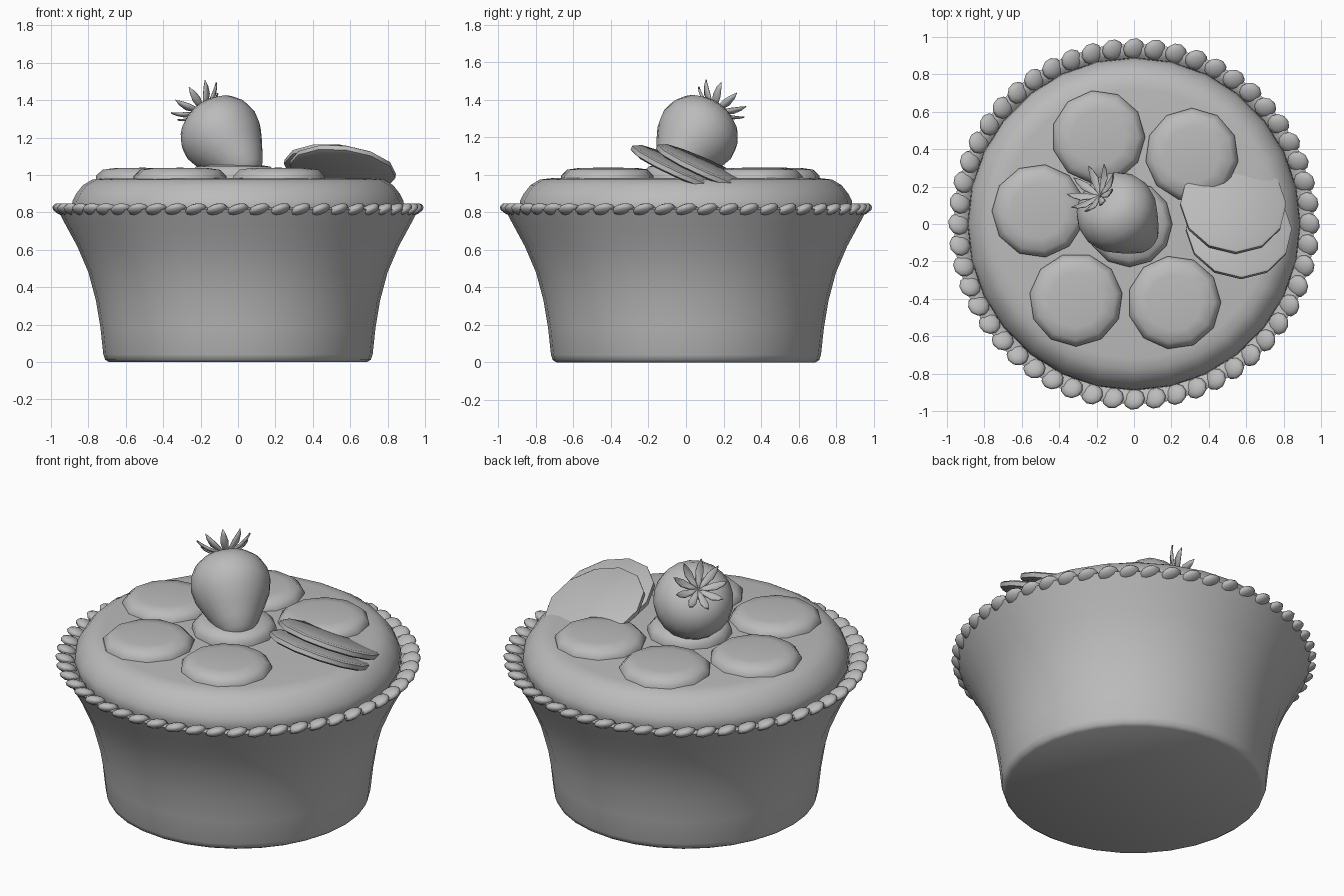
import bpy, bmesh, math
from mathutils import Vector, Matrix, Euler

cube = bpy.data.objects.get("Cube")
if cube:
    bpy.data.objects.remove(cube, do_unlink=True)

GREY = (0.5, 0.5, 0.5, 1)
grey = bpy.data.materials.new("plain grey")
grey.use_nodes = True
grey.diffuse_color = GREY
grey.node_tree.nodes["Principled BSDF"].inputs["Base Color"].default_value = GREY


def finish(name, bm, matrix=None, angle=60):
    """Turn a bmesh into a smooth-shaded, placed object."""
    bmesh.ops.remove_doubles(bm, verts=bm.verts, dist=1e-5)
    bmesh.ops.recalc_face_normals(bm, faces=bm.faces)
    mesh = bpy.data.meshes.new(name)
    bm.to_mesh(mesh)
    bm.free()
    mesh.materials.append(grey)
    obj = bpy.data.objects.new(name, mesh)
    bpy.context.collection.objects.link(obj)
    if matrix is not None:
        obj.matrix_world = matrix
    bpy.ops.object.select_all(action='DESELECT')
    obj.select_set(True)
    bpy.context.view_layer.objects.active = obj
    bpy.ops.object.shade_smooth_by_angle(angle=math.radians(angle))
    return obj


def lathe(name, profile, sides, matrix=None, angle=60):
    """Revolve (radius, height) points about z."""
    bm = bmesh.new()
    verts = [bm.verts.new((r, 0, z)) for r, z in profile]
    edges = [bm.edges.new(pair) for pair in zip(verts, verts[1:])]
    bmesh.ops.spin(bm, geom=verts + edges, cent=(0, 0, 0), axis=(0, 0, 1),
                   angle=math.tau, steps=sides, use_merge=True)
    return finish(name, bm, matrix, angle)


# Flared paper cup, with a thin wall that turns in under the cake
lathe("cup", [(0, 0), (0.69, 0), (0.71, 0.012), (0.72, 0.04), (0.735, 0.18),
              (0.76, 0.33), (0.8, 0.48), (0.86, 0.62), (0.92, 0.73),
              (0.965, 0.815), (0.94, 0.825), (0.9, 0.81), (0.84, 0.74)], 32)

# Crimped rim: a ring of flattened beads leaning outward
BEADS = 52
bm = bmesh.new()
for i in range(BEADS):
    place = (Matrix.Rotation(math.tau * i / BEADS, 4, 'Z')
             @ Matrix.Translation((0.938, 0, 0.815))
             @ Euler((math.radians(15), math.radians(-18), 0)).to_matrix().to_4x4()
             @ Matrix.Diagonal((0.058, 0.06, 0.027, 1)))
    bmesh.ops.create_uvsphere(bm, u_segments=10, v_segments=6, radius=1, matrix=place)
finish("crimped_rim", bm)

# Low domed cake top
lathe("cake", [(0.86, 0.74), (0.89, 0.82), (0.885, 0.86), (0.865, 0.9),
               (0.83, 0.945), (0.78, 0.975), (0.72, 0.982), (0, 0.985)], 28)

# Flat fruit slices lying on the cake
SLICE = [(0, -0.03), (0.25, -0.03), (0.25, 0.012), (0.215, 0.045), (0.15, 0.054), (0, 0.056)]
FLAT = [(-0.19, 0.465), (0.31, 0.37), (-0.51, 0.07), (-0.31, -0.405), (0.215, -0.42)]
for i, (x, y) in enumerate(FLAT):
    lathe(f"flat_slice_{i + 1}", SLICE, 11,
          Matrix.Translation((x, y, 0.983)) @ Matrix.Rotation(i, 4, 'Z'))

# Slice under the berry
lathe("centre_slice", SLICE, 12, Matrix.Translation((-0.025, 0.0, 1.0))
      @ Matrix.Diagonal((0.92, 0.92, 1, 1)))

# Two slices leaning on each other
LEANING = [(0, -0.022), (0.26, -0.022), (0.285, -0.012), (0.285, 0.012), (0.27, 0.02), (0, 0.022)]
tilt = Euler((math.radians(-24), math.radians(7), 0)).to_matrix().to_4x4()
for name, place in (("front_leaning_slice", (0.56, -0.03, 1.03)),
                    ("back_leaning_slice", (0.53, 0.105, 1.035))):
    lathe(name, LEANING, 12, Matrix.Translation(place) @ tilt)

# Berry, tip down into the centre slice and crown leaning back
axis = Vector((-0.52, 0.5, 0.69)).normalized()
berry_place = (Matrix.Translation((-0.08, 0.05, 1.2))
               @ axis.to_track_quat('Z', 'Y').to_matrix().to_4x4())
lathe("berry", [(0, -0.3), (0.05, -0.287), (0.09, -0.255), (0.125, -0.2),
                (0.17, -0.12), (0.205, -0.05), (0.22, 0.02), (0.212, 0.08),
                (0.18, 0.14), (0.13, 0.18), (0.06, 0.197), (0, 0.19)], 20, berry_place)

# Crown of pointed leaves, each a folded strip curving up and out
LEAVES = 9
bm = bmesh.new()
for i in range(LEAVES):
    turn = Matrix.Rotation(math.tau * i / LEAVES, 3, 'Z')
    rows = []
    for r, z, w in ((0.0, 0.195, 0.004), (0.045, 0.207, 0.016),
                    (0.095, 0.23, 0.023), (0.13, 0.26, 0.014), (0.15, 0.285, 0.001)):
        rows.append([bm.verts.new(turn @ Vector((r, s * w, z + abs(s) * 0.006)))
                     for s in (-1, 0, 1)])
    for a, b in zip(rows, rows[1:]):
        for j in range(2):
            bm.faces.new((a[j], a[j + 1], b[j + 1], b[j]))
crown = finish("leaf_crown", bm, berry_place)
solid = crown.modifiers.new("thickness", 'SOLIDIFY')
solid.thickness = 0.006
